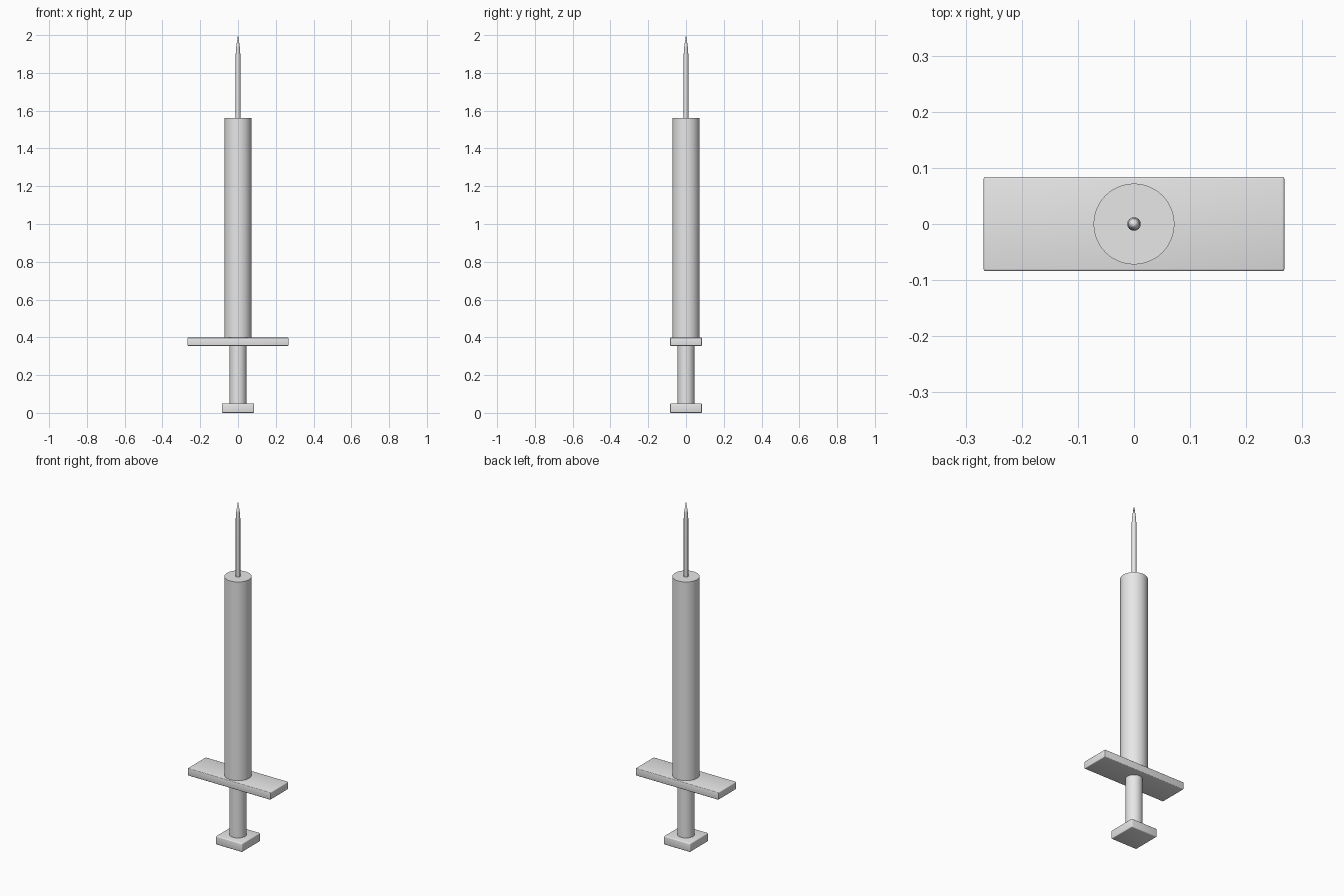
import bpy
import bmesh
import math

if "Cube" in bpy.data.objects:
    bpy.data.objects.remove(bpy.data.objects["Cube"])

grey = bpy.data.materials.new("plain grey")
grey.diffuse_color = (0.8, 0.8, 0.8, 1.0)
grey.use_nodes = True
grey.node_tree.nodes["Principled BSDF"].inputs["Base Color"].default_value = grey.diffuse_color


def finish(name, bm):
    """Turn a bmesh into a named, smooth-by-angle object."""
    bmesh.ops.recalc_face_normals(bm, faces=bm.faces)
    mesh = bpy.data.meshes.new(name)
    bm.to_mesh(mesh)
    bm.free()
    mesh.materials.append(grey)
    obj = bpy.data.objects.new(name, mesh)
    bpy.context.collection.objects.link(obj)
    bpy.ops.object.select_all(action='DESELECT')
    obj.select_set(True)
    bpy.context.view_layer.objects.active = obj
    bpy.ops.object.shade_smooth_by_angle(angle=math.radians(35))
    return obj


def plate(name, width, depth, z0, z1, bevel):
    """Rectangular plate with softly rounded edges."""
    bm = bmesh.new()
    bmesh.ops.create_cube(bm, size=1)
    for v in bm.verts:
        v.co.x *= width
        v.co.y *= depth
        v.co.z = z0 if v.co.z < 0 else z1
    bmesh.ops.bevel(bm, geom=bm.edges[:], offset=bevel, segments=3,
                    profile=0.5, affect='EDGES')
    return finish(name, bm)


def turned(name, profile, sides):
    """Closed solid spun around z from (radius, height) points."""
    bm = bmesh.new()
    rings = []
    for r, z in profile:
        if r == 0:
            rings.append([bm.verts.new((0, 0, z))])
        else:
            rings.append([bm.verts.new((r * math.cos(math.tau * i / sides),
                                        r * math.sin(math.tau * i / sides), z))
                          for i in range(sides)])
    for low, high in zip(rings, rings[1:]):
        for i in range(sides):
            j = (i + 1) % sides
            if len(high) == 1:
                bm.faces.new((low[i], low[j], high[0]))
            else:
                bm.faces.new((low[i], low[j], high[j], high[i]))
    bm.faces.new(rings[0][::-1])
    if len(rings[-1]) > 1:
        bm.faces.new(rings[-1])
    return finish(name, bm)


# Square pad pressed by the thumb, and the rod above it
plate("thumb_pad", 0.17, 0.168, 0.0, 0.05, 0.005)
turned("plunger_rod", [(0.045, 0.045), (0.045, 0.36)], 64)

# Wide finger grip and the main tube
plate("finger_flange", 0.536, 0.168, 0.355, 0.398, 0.004)
turned("barrel", [(0.072, 0.39), (0.072, 1.56)], 64)

# Thin needle with a tapered point
turned("needle", [(0.012, 1.55), (0.012, 1.90), (0.010, 1.935), (0, 2.0)], 32)
